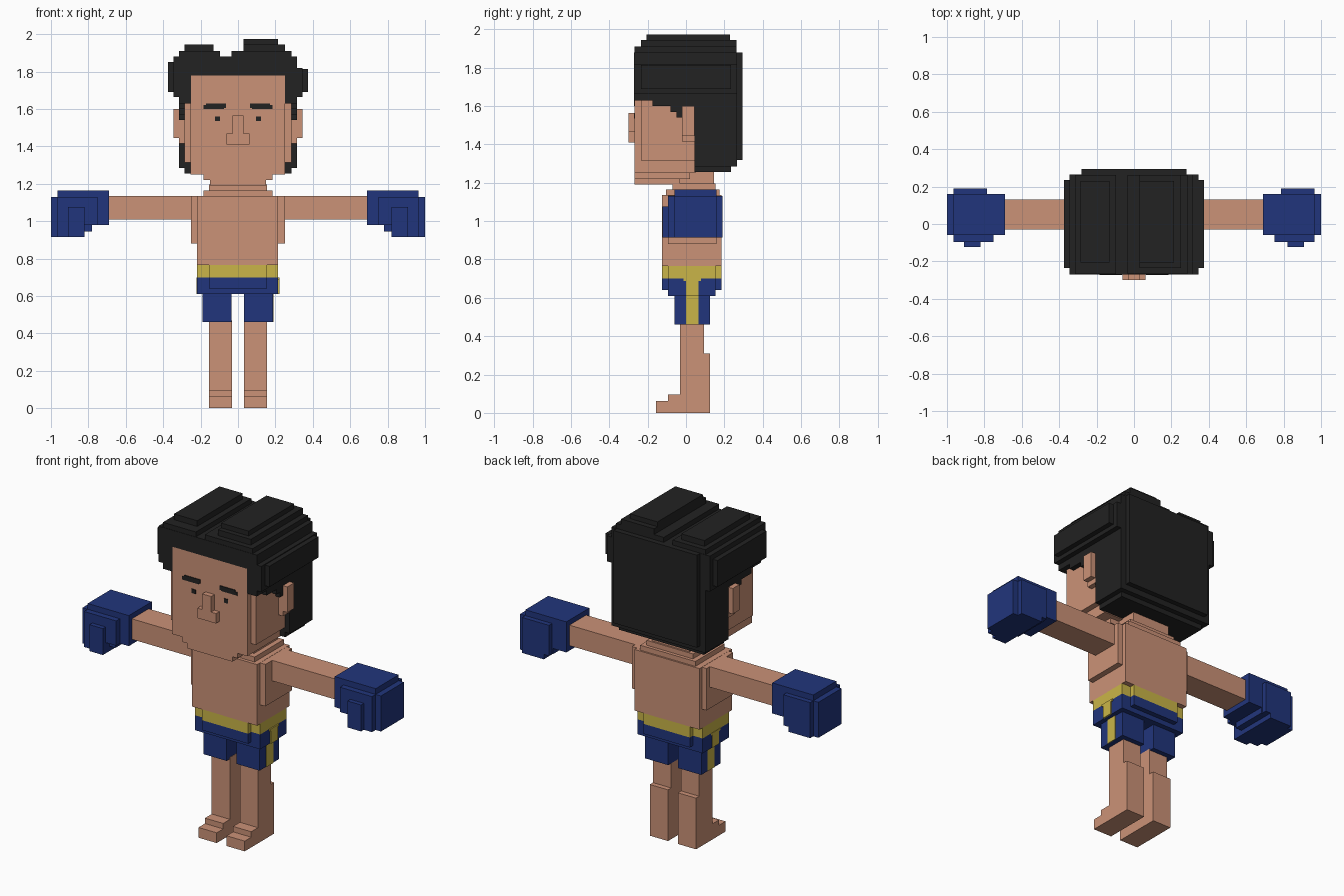
import bpy, bmesh
from mathutils import Matrix, Vector


def material(name, rgb):
    # sRGB 0-255 to linear diffuse colour
    m = bpy.data.materials.new(name)
    lin = [(c / 255 / 12.92) if c < 11 else ((c / 255 + 0.055) / 1.055) ** 2.4 for c in rgb]
    m.diffuse_color = (*lin, 1)
    return m


SKIN = material("skin", (203, 146, 119))
BLACK = material("black", (34, 34, 34))
BLUE = material("blue", (33, 53, 124))
YELLOW = material("yellow", (202, 181, 72))


def boxes(name, mat, items, mirror=False):
    """One object from blocks (x0, x1, y0, y1, z0, z1), optionally mirrored in x."""
    bm = bmesh.new()
    items = list(items)
    if mirror:
        items += [(-b, -a, *rest) for a, b, *rest in items]
    for x0, x1, y0, y1, z0, z1 in items:
        centre = Vector((x0 + x1, y0 + y1, z0 + z1)) / 2
        size = Matrix.Diagonal((x1 - x0, y1 - y0, z1 - z0, 1))
        bmesh.ops.create_cube(bm, size=1, matrix=Matrix.Translation(centre) @ size)
    mesh = bpy.data.meshes.new(name)
    bm.to_mesh(mesh)
    bm.free()
    mesh.materials.append(mat)
    ob = bpy.data.objects.new(name, mesh)
    bpy.context.collection.objects.link(ob)
    return ob


# Head: face front layer, wider core, stepped jaw
boxes("head", SKIN, [
    (-.255, .25, -.268, -.23, 1.25, 1.78),
    (-.285, .285, -.235, .05, 1.315, 1.70),
    (-.255, .25, -.235, .05, 1.25, 1.32),
    (-.185, .185, -.268, .02, 1.22, 1.26),
    (-.15, .15, -.268, -.03, 1.19, 1.23),
])
boxes("ears", SKIN, [
    (.28, .315, -.02, .045, 1.415, 1.60),
    (.31, .345, -.02, .045, 1.445, 1.60),
], mirror=True)
boxes("nose", SKIN, [
    (-.03, .03, -.30, -.265, 1.44, 1.565),
    (-.062, .062, -.30, -.265, 1.41, 1.47),
])

# Painted face details as thin plates
boxes("eyebrows", BLACK, [
    (.065, .17, -.272, -.266, 1.605, 1.63),
    (.075, .185, -.272, -.266, 1.60, 1.62),
], mirror=True)
boxes("eyes", BLACK, [(.095, .122, -.272, -.266, 1.535, 1.56)], mirror=True)

# Hair: cap, side rolls, sideburns
boxes("hair_cap", BLACK, [
    (-.345, .345, -.27, .265, 1.78, 1.82),
    (-.345, .315, -.27, .265, 1.82, 1.88),
    (-.28, .28, .26, .295, 1.32, 1.88),
    (-.375, -.34, -.235, .235, 1.69, 1.85),
    (.34, .375, -.235, .235, 1.69, 1.815),
])
boxes("hair_sides", BLACK, [
    (.25, .345, -.27, .265, 1.665, 1.79),
    (.25, .315, -.27, -.17, 1.63, 1.68),
    (.28, .315, -.175, -.08, 1.60, 1.68),
    (.28, .315, -.08, -.05, 1.57, 1.68),
    (.28, .315, -.05, -.02, 1.54, 1.68),
    (.28, .315, -.02, .05, 1.60, 1.68),
], mirror=True)
boxes("hair_back", BLACK, [
    (-.315, .315, .045, .265, 1.285, 1.79),
    (-.285, .285, .045, .235, 1.255, 1.30),
])
# Two uneven lobes parted in the middle
boxes("hair_left_lobe", BLACK, [
    (-.315, -.095, -.268, .263, 1.87, 1.91),
    (-.285, -.13, -.205, .23, 1.90, 1.945),
])
boxes("hair_right_lobe", BLACK, [
    (-.035, .285, -.268, .263, 1.87, 1.91),
    (.03, .25, -.235, .263, 1.90, 1.945),
    (.03, .215, -.205, .23, 1.94, 1.974),
])

# Neck, collar steps, torso with shoulder plates
boxes("neck", SKIN, [
    (-.125, .125, -.03, .145, 1.12, 1.27),
    (-.155, .155, -.07, .155, 1.12, 1.195),
    (-.185, .185, -.105, .175, 1.12, 1.165),
])
boxes("torso", SKIN, [
    (-.22, .215, -.125, .185, .765, 1.135),
    (-.25, .25, -.095, .16, .88, 1.134),
])
boxes("arms", SKIN, [(.24, .70, -.03, .13, 1.01, 1.134)], mirror=True)

# Boxing gloves with thumbs
boxes("gloves", BLUE, [
    (.69, .79, -.06, .16, .98, 1.165),
    (.78, .965, -.06, .16, .945, 1.165),
    (.82, 1.0, -.06, .16, .915, 1.13),
    (.75, .965, -.095, .16, .98, 1.13),
    (.82, .965, -.095, .19, .915, 1.13),
    (.785, .965, -.06, .19, .945, 1.13),
    (.82, .91, -.122, -.09, .915, 1.075),
], mirror=True)

# Shorts
boxes("waistband", YELLOW, [
    (-.22, .215, -.095, .155, .70, .766),
    (-.155, .155, -.125, .185, .70, .766),
])
boxes("shorts", BLUE, [
    (-.22, .215, -.095, .155, .61, .70),
    (-.155, .155, -.125, .185, .64, .70),
    (-.19, -.035, -.06, .125, .46, .62),
    (.032, .187, -.06, .125, .46, .62),
])
boxes("side_stripes", YELLOW, [
    (.186, .191, 0, .065, .46, .61),
    (.214, .222, 0, .065, .61, .70),
    (.214, .222, -.012, .077, .688, .70),
], mirror=True)

# Legs with calves and stepped feet
boxes("legs", SKIN, [
    (.033, .155, -.03, .095, 0, .47),
    (.033, .155, .08, .125, 0, .31),
    (.033, .155, -.095, -.02, 0, .095),
    (.033, .155, -.157, -.08, 0, .062),
], mirror=True)
